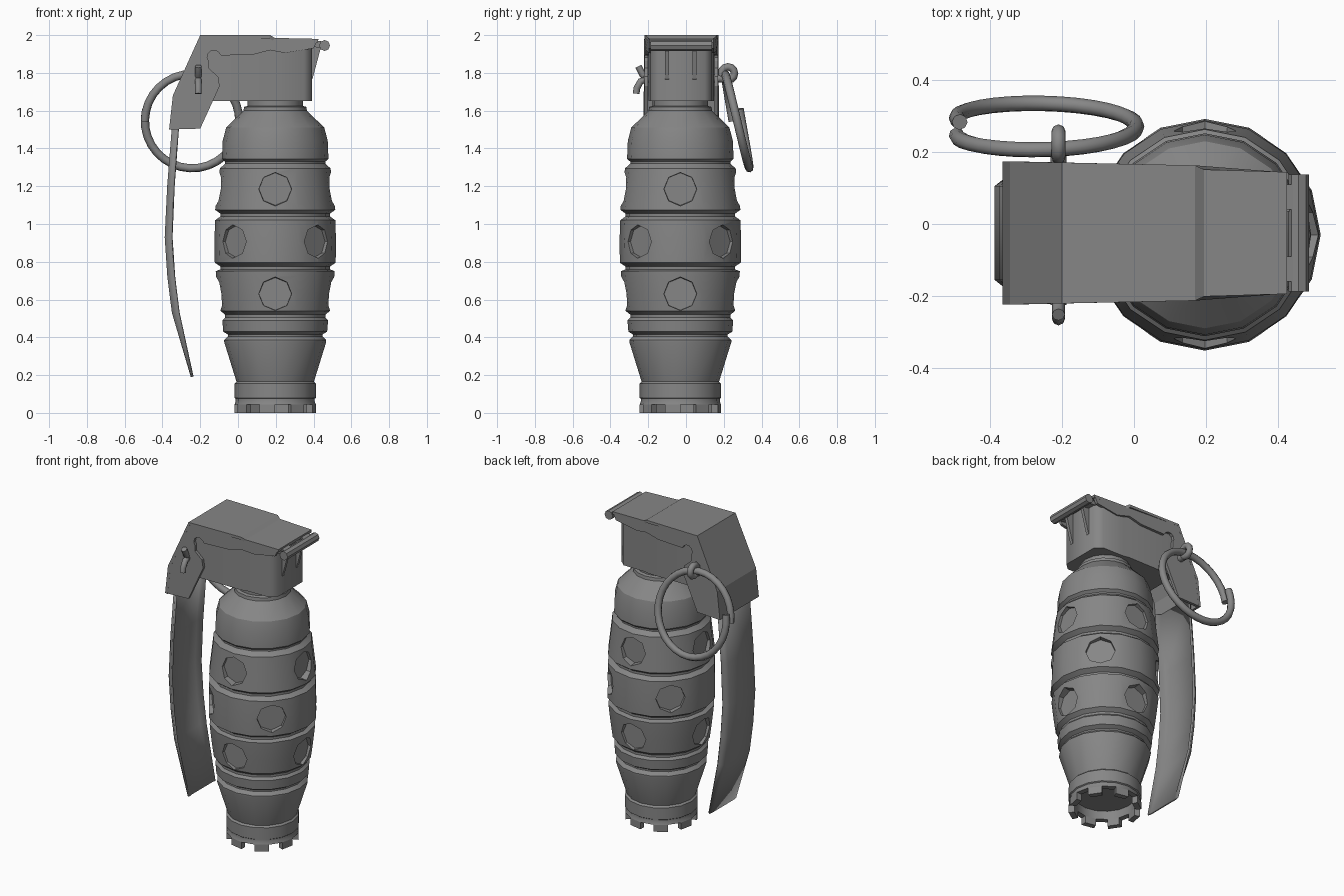
import bpy, bmesh, math
from mathutils import Matrix

if "Cube" in bpy.data.objects:
    bpy.data.objects.remove(bpy.data.objects["Cube"])

CX, CY = 0.197, -0.03      # body axis
LY = -0.025                # lever centre line
N = 16

metal = bpy.data.materials.new("dark_metal")
metal.diffuse_color = (.24, .24, .24, 1)
metal.use_nodes = True
metal.node_tree.nodes["Principled BSDF"].inputs["Base Color"].default_value = metal.diffuse_color


def finish(name, bm, smooth=None):
    bmesh.ops.recalc_face_normals(bm, faces=bm.faces)
    return link(name, bm, smooth)


def link(name, bm, smooth=None):
    me = bpy.data.meshes.new(name)
    bm.to_mesh(me)
    bm.free()
    me.materials.append(metal)
    ob = bpy.data.objects.new(name, me)
    bpy.context.collection.objects.link(ob)
    if smooth:
        smooth_it(ob, smooth)
    return ob


def smooth_it(ob, deg):
    bpy.ops.object.select_all(action='DESELECT')
    ob.select_set(True)
    bpy.context.view_layer.objects.active = ob
    bpy.ops.object.shade_smooth_by_angle(angle=math.radians(deg))


def polar(r, i, z):
    a = 2 * math.pi * i / N
    return (CX + r * math.cos(a), CY + r * math.sin(a), z)


def lathe(bm, prof):
    rings = [[bm.verts.new(polar(r, i, z)) for i in range(N)] for r, z in prof]
    for a, b in zip(rings, rings[1:]):
        for i in range(N):
            j = (i + 1) % N
            bm.faces.new((a[i], a[j], b[j], b[i]))
    bm.faces.new(rings[0])
    bm.faces.new(rings[-1])


def prism(bm, bottom, top):
    a = [bm.verts.new(p) for p in bottom]
    b = [bm.verts.new(p) for p in top]
    bm.faces.new(a)
    bm.faces.new(b)
    for i in range(len(a)):
        j = (i + 1) % len(a)
        bm.faces.new((a[i], a[j], b[j], b[i]))


def sheet(name, rows, thick, smooth=None):
    bm = bmesh.new()
    grid = [[bm.verts.new(p) for p in r] for r in rows]
    for a, b in zip(grid, grid[1:]):
        for i in range(len(a) - 1):
            bm.faces.new((a[i], b[i], b[i + 1], a[i + 1]))
    ob = link(name, bm, smooth)
    m = ob.modifiers.new("thickness", 'SOLIDIFY')
    m.thickness, m.offset = thick, -1
    return ob


def wire(name, pts, radius, cyclic=False):
    cu = bpy.data.curves.new(name, 'CURVE')
    cu.dimensions = '3D'
    cu.bevel_depth, cu.bevel_resolution, cu.use_fill_caps = radius, 2, True
    s = cu.splines.new('POLY')
    s.points.add(len(pts) - 1)
    for p, q in zip(s.points, pts):
        p.co = (*q, 1)
    s.use_smooth = True
    s.use_cyclic_u = cyclic
    cu.materials.append(metal)
    ob = bpy.data.objects.new(name, cu)
    bpy.context.collection.objects.link(ob)


# Body: grooved lathe with a hollow cup at the bottom
bm = bmesh.new()
lathe(bm, [(.18, .10), (.18, .045), (.215, .045), (.209, .062), (.209, .075), (.216, .08),
           (.216, .155), (.205, .165), (.27, .375), (.27, .385), (.25, .405), (.25, .415),
           (.275, .43), (.28, .49), (.265, .505), (.265, .52), (.29, .54), (.302, .63),
           (.313, .725), (.315, .75), (.29, .76), (.29, .775), (.32, .795), (.322, .91),
           (.318, 1.02), (.29, 1.04), (.29, 1.055), (.318, 1.075), (.306, 1.18), (.293, 1.295),
           (.275, 1.31), (.265, 1.32), (.265, 1.33), (.282, 1.345), (.278, 1.44), (.26, 1.51),
           (.168, 1.60), (.165, 1.62), (.147, 1.625), (.147, 1.68)])
body = finish("body", bm)

# Shallow octagonal pockets in three staggered rows
bm = bmesh.new()
for z, r, off in ((.63, .302, 0), (.907, .322, 45), (1.185, .306, 0)):
    for k in range(4):
        m = (Matrix.Translation((CX, CY, z)) @ Matrix.Rotation(math.radians(off + 90 * k), 4, 'Z')
             @ Matrix.Translation((r + .065, 0, 0)) @ Matrix.Rotation(math.pi / 2, 4, 'Y'))
        bmesh.ops.create_cone(bm, cap_ends=True, segments=8, radius1=.086, radius2=.102,
                              depth=.2, matrix=m)
cutter = finish("pocket_cutter", bm)
cutter.hide_render = True
mod = body.modifiers.new("pockets", 'BOOLEAN')
mod.object, mod.operation, mod.solver = cutter, 'DIFFERENCE', 'EXACT'
bpy.context.view_layer.objects.active = body
bpy.ops.object.modifier_apply(modifier="pockets")
bpy.data.objects.remove(cutter)
smooth_it(body, 25)

# Crown teeth around the foot
bm = bmesh.new()
for i in range(1, N, 2):
    q = lambda z: [polar(.18, i, z), polar(.215, i, z), polar(.215, i + 1, z), polar(.18, i + 1, z)]
    prism(bm, q(0), q(.045))
finish("crown_teeth", bm)

# Fuze head block with chamfered corners
plan = [(-.185, .174), (.16, .174), (.2, .165), (.35, .163), (.392, .125)]
plan = [(x, -y) for x, y in plan] + plan[::-1]
bm = bmesh.new()
prism(bm, [(x, LY + y, 1.65) for x, y in plan], [(x, LY + y, 1.965) for x, y in plan])
finish("fuze_head", bm, 50)


def half(x):
    if x < .17:
        return .199 - .011 * (x + .35) / .52
    return .188 - .014 * min(1, (x - .17) / .03) - .02 * max(0, x - .2)


# Lever cap: folded top sheet and two side cheeks
top = [(-.365, 1.5), (-.345, 1.68), (-.2, 2), (.17, 2), (.195, 1.985), (.425, 1.98)]
sheet("lever_cap", [[(x, LY - half(x), z), (x, LY + half(x), z)] for x, z in top], .018)
knob = [(-.128 + .035 * math.cos(a), 1.885 + .035 * math.sin(a))
        for a in [math.radians(40 + 36 * i) for i in range(6)]]
cheek = top + [(.4, 1.93), (.25, 1.905), (.17, 1.92), (.08, 1.897), (-.09, 1.892)] + knob + [
    (-.155, 1.825), (-.105, 1.78), (-.097, 1.73), (-.2, 1.505)]
for side, s in (("front", -1), ("back", 1)):
    bm = bmesh.new()
    prism(bm, [(x, LY + s * half(x), z) for x, z in cheek],
          [(x, LY + s * (half(x) - .018), z) for x, z in cheek])
    finish("lever_cheek_" + side, bm)

# Lever handle: bowed shallow channel
rows = [(-.25, .19, .005, .138), (-.35, .53, .032, .155), (-.374, .72, .034, .157),
        (-.388, .93, .034, .157), (-.375, 1.2, .032, .157), (-.345, 1.58, .03, .157)]
sheet("lever_handle", [[(x + d, LY - h, z), (x, LY - h + .027, z), (x, LY + h - .027, z),
                        (x + d, LY + h, z)] for x, z, d, h in rows], .012, 60)

# Hinge bar, the tab joining it to the cap, and its ribs
bm = bmesh.new()
bmesh.ops.create_cone(bm, cap_ends=True, segments=8, radius1=.029, radius2=.029, depth=.325,
                      matrix=Matrix.Translation((.458, LY, 1.945)) @ Matrix.Rotation(math.pi / 2, 4, 'X'))
finish("hinge_bar", bm)
tab = [(.38, 1.94), (.46, 1.93), (.46, 1.965), (.38, 1.975)]
rib = [(.38, 1.75), (.395, 1.77), (.435, 1.92), (.445, 1.95), (.38, 1.96)]
bm = bmesh.new()
for poly, y0, y1 in ((rib, -.11, -.09), (rib, .035, .055), (tab, -.16, -.09), (tab, .04, .11)):
    prism(bm, [(x, y0, z) for x, z in poly], [(x, y1, z) for x, z in poly])
finish("hinge_ribs", bm)

# Safety pin with eye and splayed ends
PX = -.21
wire("pin_shaft", [(PX, -.225, 1.77), (PX, .2, 1.77)], .022)
wire("pin_eye", [(PX, .222 + .035 * math.cos(a), 1.797 + .035 * math.sin(a))
                 for a in [math.tau * i / 12 for i in range(12)]], .02, True)
wire("pin_end_upper", [(PX, -.2, 1.77), (PX, -.23, 1.79), (PX, -.252, 1.835)], .018)
wire("pin_end_lower", [(PX, -.2, 1.77), (PX, -.24, 1.755), (PX, -.26, 1.72), (PX, -.264, 1.69)], .018)

# Pull ring: tilted, slightly overlapping coil
pts = []
for i in range(34):
    t = i / 33
    a = math.radians(165 + 375 * t)
    c, s = math.cos(a), math.sin(a)
    pts.append((-.243 + .25 * c, .272 - .052 * s - .05 * (t - .5), 1.545 + .25 * s))
wire("pull_ring", pts, .022)
